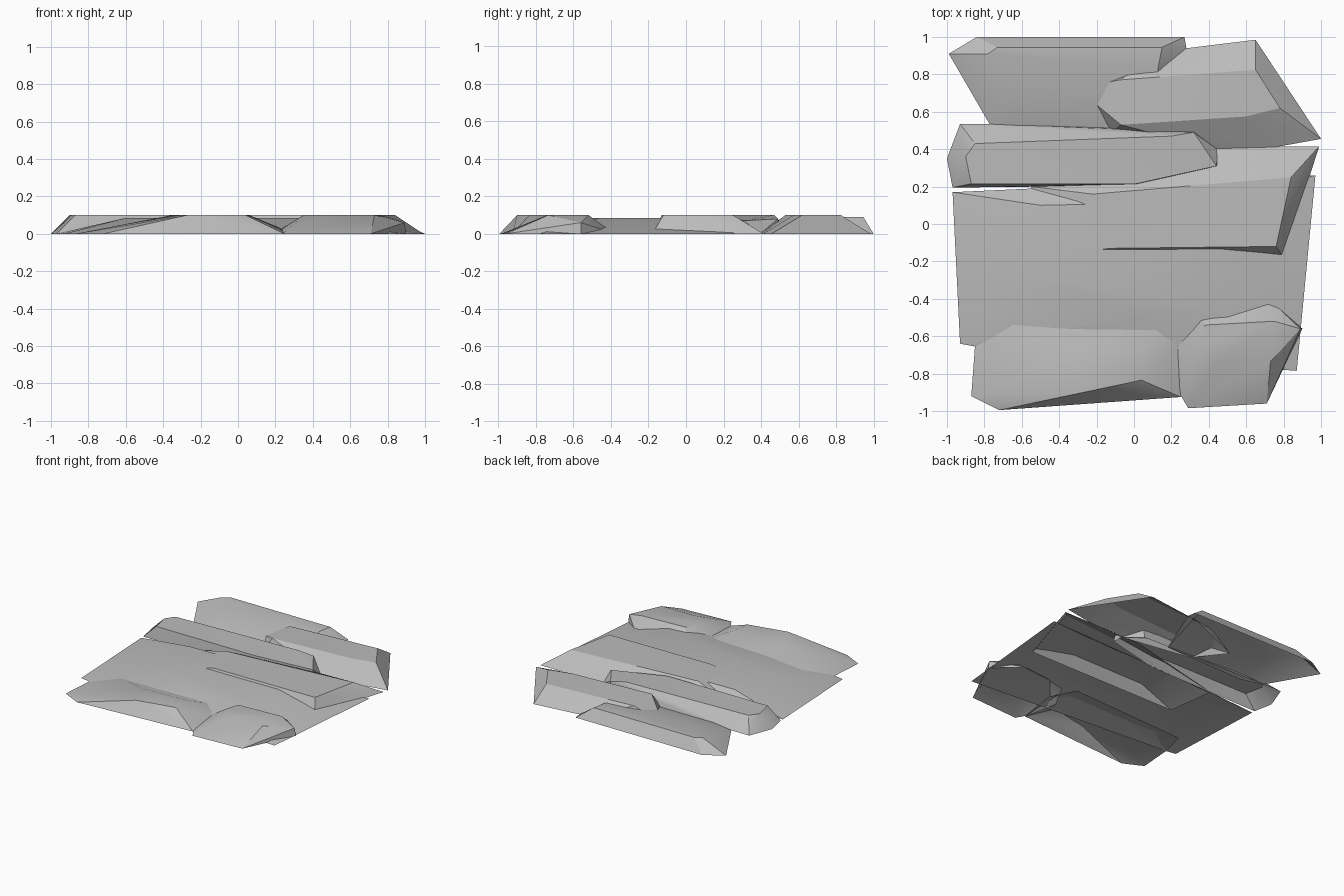
import bpy
import bmesh
import math

# Remove the default cube only
default_cube = bpy.data.objects.get("Cube")
if default_cube:
    bpy.data.objects.remove(default_cube, do_unlink=True)

# One stone colour for everything
stone = bpy.data.materials.new("grey_stone")
stone.use_nodes = True
stone_colour = (.5, .5, .5, 1)
stone.diffuse_color = stone_colour
for node in stone.node_tree.nodes:
    if node.type == "BSDF_PRINCIPLED":
        node.inputs["Base Color"].default_value = stone_colour
        node.inputs["Roughness"].default_value = .9


def slab(name, ground, crest, height=.1, extra=()):
    """Chiselled rock: hull between a ground outline and a raised crest,
    left open underneath. Extra holds shoulder points with their own height."""
    bm = bmesh.new()
    for x, y in ground:
        bm.verts.new((x, y, 0))
    for x, y in crest:
        bm.verts.new((x, y, height))
    for point in extra:
        bm.verts.new(point)

    # Wrap the points and discard whatever lies inside the hull
    hull = bmesh.ops.convex_hull(bm, input=bm.verts[:])
    unused = {item for key in ("geom_interior", "geom_unused")
              for item in hull[key] if isinstance(item, bmesh.types.BMVert)}
    bmesh.ops.delete(bm, geom=list(unused), context="VERTS")
    bmesh.ops.recalc_face_normals(bm, faces=bm.faces[:])

    # Merge flat triangles into facets, then open the underside
    bmesh.ops.dissolve_limit(bm, angle_limit=math.radians(1),
                             verts=bm.verts[:], edges=bm.edges[:])
    bm.normal_update()
    underside = [face for face in bm.faces if face.normal.z < -.9]
    bmesh.ops.delete(bm, geom=underside, context="FACES")

    mesh = bpy.data.meshes.new(name)
    bm.to_mesh(mesh)
    bm.free()
    mesh.materials.append(stone)
    rock = bpy.data.objects.new(name, mesh)
    bpy.context.collection.objects.link(rock)

    # Soft shallow creases, crisp steep ones
    bpy.ops.object.select_all(action="DESELECT")
    rock.select_set(True)
    bpy.context.view_layer.objects.active = rock
    bpy.ops.object.shade_smooth_by_angle(angle=math.radians(25))
    return rock


# Back left slab with a long slope towards the middle
slab("back_left_slab",
     ground=[(-.99, .91), (-.84, 1), (.27, 1), (.28, .94),
             (.1, .5), (-.6, .48), (-.77, .53)],
     crest=[(-.78, .91), (-.73, .945), (.15, .945), (.13, .84), (-.63, .75)],
     height=.09)

# Back right slab with its pointed outer corner
slab("back_right_slab",
     ground=[(.2, .93), (.65, .985), (1, .455), (.75, .41),
             (.45, .395), (-.12, .49), (-.3, .72)],
     crest=[(-.08, .77), (.65, .825), (.78, .62), (.6, .575), (-.07, .53)])

# Long narrow ledge on the right-hand side of the model
slab("long_ledge",
     ground=[(-1, .35), (-.93, .535), (-.77, .535), (.32, .5),
             (.45, .395), (.45, .31), (.01, .205), (-.97, .195)],
     crest=[(-.9, .36), (-.85, .43), (.01, .215), (-.87, .215), (.2, .47)],
     extra=[(.32, .49, .08), (.44, .31, .07)])

# Raised middle slab with a steep front wall
slab("middle_slab",
     ground=[(.99, .415), (.8, -.18), (-.5, -.18), (-.55, .2), (.3, .41)],
     crest=[(.84, .25), (.76, -.12), (-.13, -.13), (-.22, .16)])

# Broad low bed under the other rocks
slab("broad_bed",
     ground=[(-.97, .17), (-.93, -.64), (-.85, -.655),
             (.8, -.78), (.87, -.785), (.97, .26)],
     crest=[(-.5, .1), (-.6, -.27), (.08, -.49), (.45, -.46), (.45, .12)],
     height=.085)

# Front left rock, rising to a flat peak beside the gap
slab("front_left_rock",
     ground=[(-.8, -.45), (-.85, -.65), (-.87, -.92), (-.72, -.995),
             (.25, -.925), (.3, -.6), (.2, -.4)],
     crest=[(-.35, -.71), (.06, -.69), (.04, -.835), (-.27, -.9)])

# Front right boulder
slab("front_right_boulder",
     ground=[(.19, -.65), (.24, -.9), (.29, -.985), (.71, -.96),
             (.9, -.56), (.7, -.38), (.5, -.4), (.3, -.45)],
     crest=[(.38, -.54), (.75, -.52), (.73, -.735), (.44, -.74), (.35, -.64)],
     extra=[(.8, -.58, .09), (.89, -.56, .06)])
